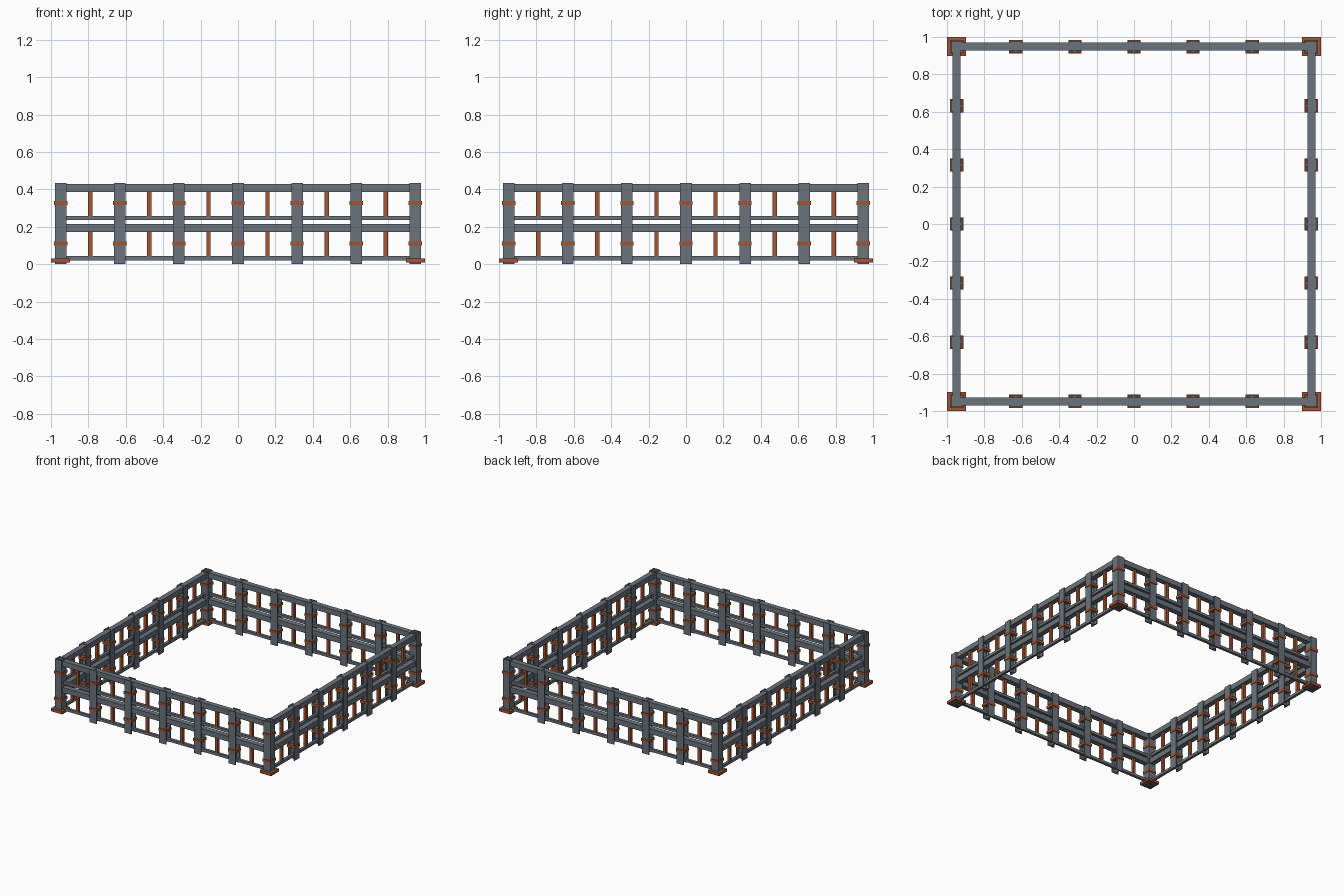
import bpy, bmesh, math
from mathutils import Matrix, Vector

if "Cube" in bpy.data.objects:
    bpy.data.objects.remove(bpy.data.objects["Cube"])

# Two flat colours
def material(name, rgb):
    m = bpy.data.materials.new(name)
    m.diffuse_color = (*rgb, 1)
    m.use_nodes = True
    m.node_tree.nodes["Principled BSDF"].inputs["Base Color"].default_value = m.diffuse_color
    return m

STEEL = material("blue grey steel", (0.148, 0.175, 0.202))
RUST = material("rust orange", (0.36, 0.09, 0.032))

LINE = 0.948            # distance of each fence line from the centre
STEP = LINE / 3         # spacing of the posts
TIER = 0.216            # height of one fence tier
POST_H = 0.435

def boxes_object(name, boxes, mat):
    """boxes: list of (centre, size), repeated on all four sides."""
    bm = bmesh.new()
    for side in range(4):
        turn = Matrix.Rotation(side * math.pi / 2, 4, 'Z')
        for centre, size in boxes:
            bmesh.ops.create_cube(bm, size=1, matrix=turn
                                  @ Matrix.Translation(Vector(centre))
                                  @ Matrix.Diagonal((*size, 1)))
    mesh = bpy.data.meshes.new(name)
    bm.to_mesh(mesh)
    bm.free()
    mesh.materials.append(mat)
    ob = bpy.data.objects.new(name, mesh)
    bpy.context.collection.objects.link(ob)
    return ob

def span(x, y, z0, z1, w, d):
    return ((x, y, (z0 + z1) / 2), (w, d, z1 - z0))

# H-beam posts: two flanges joined by a web, corner pairs cross into a box
flanges, webs = [], []
for i in range(-3, 4):
    x = i * STEP
    for off in (-0.0265, 0.0265):
        flanges.append(span(x, -LINE + off, 0, POST_H, 0.062, 0.009))
    webs.append(span(x, -LINE, 0, POST_H - 0.001, 0.009, 0.046))
boxes_object("post_flanges", flanges, STEEL)
boxes_object("post_webs", webs, STEEL)

# Rails: a thin lower and a thick upper rail on each of the two tiers
thick, thin = [], []
for t in range(2):
    z = t * TIER
    thick.append(span(0, -LINE, z + 0.171, z + 0.214, 2 * LINE + 0.043, 0.043))
    thin.append(span(0, -LINE, z + 0.021, z + 0.043, 2 * LINE + 0.022, 0.022))
boxes_object("thick_rails", thick, STEEL)
boxes_object("thin_rails", thin, STEEL)

# Upright bars between the rails, halfway between posts
bars = [span((i + 0.5) * STEP, -LINE, t * TIER + 0.04, t * TIER + 0.173, 0.023, 0.023)
        for i in range(-3, 3) for t in range(2)]
boxes_object("rusty_bars", bars, RUST)

# Clamp bands round the posts (one per corner, shared by both sides)
bands = [span(i * STEP, -LINE, t * TIER + 0.1, t * TIER + 0.122, 0.071, 0.071)
         for i in range(-3, 3) for t in range(2)]
boxes_object("post_bands", bands, RUST)

# Corner foot plates
boxes_object("corner_foot_plates",
             [span(-0.949, -0.949, 0.008, 0.031, 0.102, 0.102)], RUST)
